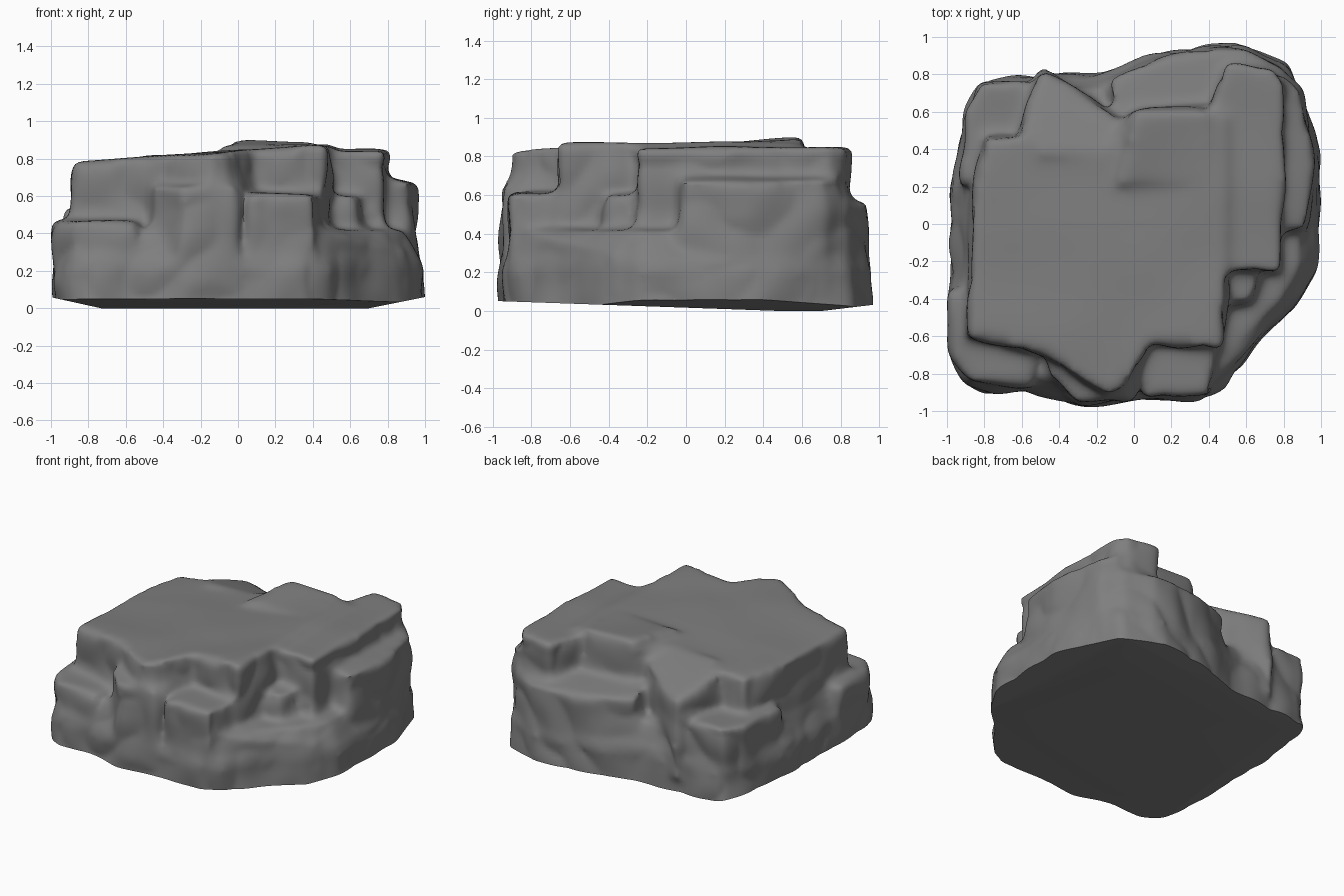
import bpy, bmesh
from mathutils import Vector, noise

cube = bpy.data.objects.get("Cube")
if cube:
    bpy.data.objects.remove(cube, do_unlink=True)

stone = bpy.data.materials.new("grey stone")
stone.use_nodes = True
grey = (0.21, 0.21, 0.21, 1)
stone.diffuse_color = grey
stone.node_tree.nodes["Principled BSDF"].inputs["Base Color"].default_value = grey

rock_bm = bmesh.new()


def block(outline, bottom, top, taper=0.95, slope=(0, 0)):
    """Add one closed chunk: an outline raised to a tapered, sloping top."""
    middle = Vector((sum(p[0] for p in outline), sum(p[1] for p in outline))) / len(outline)
    low, high = [], []
    for point in outline:
        x, y = middle + (Vector(point) - middle) * taper
        low.append(rock_bm.verts.new((*point, bottom)))
        high.append(rock_bm.verts.new((x, y, top + slope[0] * x + slope[1] * y)))
    count = len(outline)
    faces = [rock_bm.faces.new(low[::-1]), rock_bm.faces.new(high)]
    for i in range(count):
        j = (i + 1) % count
        faces.append(rock_bm.faces.new((low[i], low[j], high[j], high[i])))
    bmesh.ops.recalc_face_normals(rock_bm, faces=faces)
    bmesh.ops.triangulate(rock_bm, faces=faces)


# Broad foot of the rock, and the shoulder that narrows above it
foot = [(-.83, .77), (-.91, .61), (-.98, .2), (-1, -.4), (-.99, -.67), (-.91, -.84),
        (-.8, -.91), (-.6, -.9), (-.3, -.97), (-.1, -.94), (.36, -.95), (.47, -.88),
        (.64, -.68), (.87, -.45), (.99, -.24), (1, .35), (.93, .65), (.83, .86),
        (.55, .97), (.1, .91), (-.2, .81), (-.5, .79)]
block(foot, -.1, .26, .985)
block(foot, .2, .42, .9)

# Flat main plateau, its lower right strip and the swell near the back
block([(-.81, .49), (-.89, .1), (-.91, -.62), (-.5, -.71), (-.42, -.77), (-.14, -.95),
       (-.06, -.92), (.1, -.65), (.48, -.68), (.52, -.27), (.52, .6), (.38, .65),
       (.15, .64), (0, .63), (-.15, .4), (-.4, .38), (-.55, .47)], .1, .842, .965, (.075, 0))
block([(.4, -.28), (.79, -.28), (.81, .76), (.74, .85), (.5, .87), (.38, .6)], .1, .845, .96)
block([(-.1, .2), (.44, .22), (.4, .62), (0, .61)], .6, .858, .96, (0, .07))

# Front: left lobe, centre buttress and square ledge
block([(-1, -.35), (-.99, -.7), (-.88, -.86), (-.54, -.88), (-.48, -.6), (-.8, -.3)], .1, .47, .94)
block([(-.5, -.6), (-.47, -.82), (-.3, -.97), (0, -.95), (.08, -.6)], .1, .66, .94)
block([(.02, -.55), (.06, -.92), (.41, -.92), (.47, -.6)], .1, .615, .97)

# Right: sloping notch floor with its knob, and the tall side slab
block([(.4, -.9), (.66, -.64), (.93, -.36), (.9, -.1), (.4, -.1)], .1, .66, .9, (-.35, .1))
block([(.52, -.45), (.64, -.43), (.7, -.3), (.6, -.2), (.48, -.25)], .3, .6, .75)
block([(.7, -.05), (.93, -.05), (.97, .3), (.9, .72), (.8, .82), (.7, .6)], .1, .86, .97, (-.2, 0))

# Back: rounded boulder, corner shelf and stepped shelf
block([(-.62, .5), (-.5, .83), (-.35, .76), (-.06, .55), (-.14, .36), (-.5, .36)],
      .1, .96, .95, (0, -.35))
block([(-.93, .2), (-.9, .6), (-.82, .76), (-.5, .75), (-.4, .3)], .1, .53, .96)
block([(-.1, .5), (-.15, .77), (.1, .88), (.45, .95), (.6, .95), (.82, .83), (.8, .5)],
      .1, .72, .97, (0, -.17))

# Fuse the chunks into one weathered skin
source = bpy.data.meshes.new("chunks")
rock_bm.to_mesh(source)
rock_bm.free()
rock = bpy.data.objects.new("rock", source)
bpy.context.collection.objects.link(rock)
remesh = rock.modifiers.new("fuse", 'REMESH')
remesh.mode = 'VOXEL'
remesh.voxel_size = 0.024
soften = rock.modifiers.new("soften", 'SMOOTH')
soften.factor = 0.5
soften.iterations = 14
fused = bpy.data.meshes.new_from_object(rock.evaluated_get(bpy.context.evaluated_depsgraph_get()))
rock.modifiers.clear()
rock.data = fused
bpy.data.meshes.remove(source)

# Weather the skin: shallow dents on the sides, gentle waves on the top
bm = bmesh.new()
bm.from_mesh(fused)
bm.normal_update()
moves = []
for v in bm.verts:
    side = 1 - abs(v.normal.z)
    wave = noise.noise(v.co * 2.6)
    dent = abs(noise.noise(v.co * 4)) - 0.2
    moves.append(v.normal * (wave * (0.012 + 0.01 * side) + dent * 0.04 * side))
for v, move in zip(bm.verts, moves):
    v.co += move

# Slice the underside into a flat sole with gently raised edges
slices = [((0, 0, 0), (0, 0)), ((0, .5, 0), (0, -.035)), ((0, .7, 0), (0, .12)),
          ((-.8, 0, .015), (-.22, 0)), ((.8, 0, .02), (.2, 0))]
for point, lean in slices:
    cut = bmesh.ops.bisect_plane(bm, geom=bm.verts[:] + bm.edges[:] + bm.faces[:],
                                 plane_co=point, plane_no=(*lean, -1), clear_outer=True)
    rim = [e for e in cut["geom_cut"] if isinstance(e, bmesh.types.BMEdge) and e.is_boundary]
    bmesh.ops.holes_fill(bm, edges=rim, sides=0)
bmesh.ops.recalc_face_normals(bm, faces=bm.faces[:])
bm.to_mesh(fused)
bm.free()

fused.materials.clear()
fused.materials.append(stone)
bpy.context.view_layer.objects.active = rock
rock.select_set(True)
bpy.ops.object.shade_smooth_by_angle(angle=0.8)
